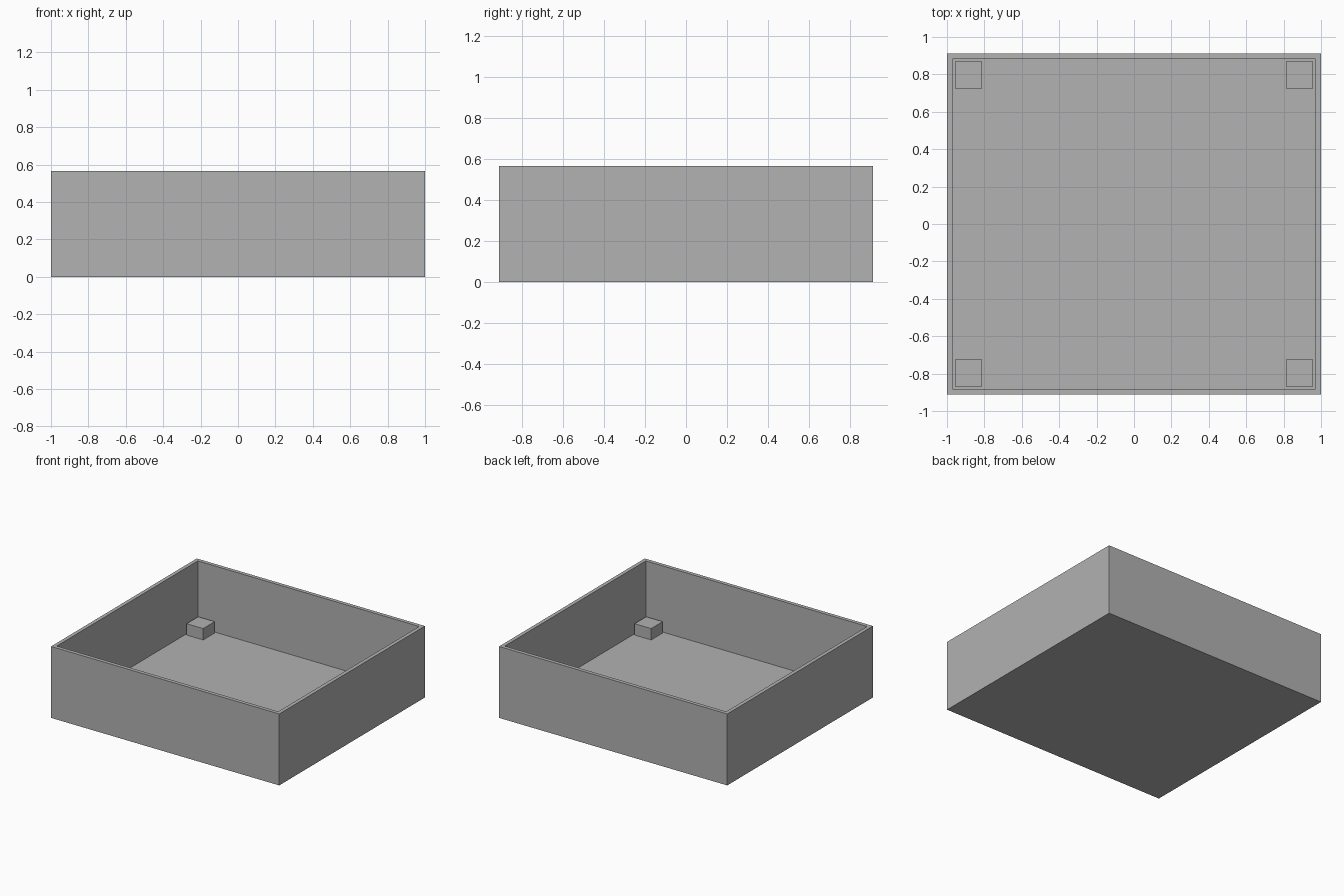
import bpy
import bmesh
from mathutils import Matrix, Vector

cube = bpy.data.objects.get("Cube")
if cube:
    bpy.data.objects.remove(cube, do_unlink=True)

HALF_X, HALF_Y, HEIGHT = 1.0, 0.912, 0.566
WALL, FLOOR = 0.042, 0.042
BLOCK, BLOCK_HEIGHT = 0.145, 0.09

grey = bpy.data.materials.new("plain_grey")
grey.use_nodes = True
colour = (0.445, 0.445, 0.445, 1)
grey.diffuse_color = colour
grey.node_tree.nodes["Principled BSDF"].inputs["Base Color"].default_value = colour


def add_box(bm, centre, size):
    matrix = Matrix.Translation(centre) @ Matrix.Diagonal((*size, 1))
    bmesh.ops.create_cube(bm, size=1, matrix=matrix)


def finish(bm, name):
    mesh = bpy.data.meshes.new(name)
    bm.to_mesh(mesh)
    bm.free()
    mesh.materials.append(grey)
    obj = bpy.data.objects.new(name, mesh)
    bpy.context.collection.objects.link(obj)
    return obj


# Open tray: inset the top face of a box, then sink it to the floor
bm = bmesh.new()
add_box(bm, (0, 0, HEIGHT / 2), (2 * HALF_X, 2 * HALF_Y, HEIGHT))
top = max(bm.faces, key=lambda f: f.calc_center_median().z)
bmesh.ops.inset_region(bm, faces=[top], thickness=WALL)
sunk = bmesh.ops.extrude_discrete_faces(bm, faces=[top])["faces"][0]
bmesh.ops.translate(bm, verts=sunk.verts, vec=Vector((0, 0, FLOOR - HEIGHT)))
bmesh.ops.recalc_face_normals(bm, faces=bm.faces)
finish(bm, "tray")

# Small support block in each inner corner
for y_name, sy in (("front", -1), ("back", 1)):
    for x_name, sx in (("right", -1), ("left", 1)):
        bm = bmesh.new()
        x = sx * (HALF_X - WALL - BLOCK / 2)
        y = sy * (HALF_Y - WALL - BLOCK / 2)
        add_box(bm, (x, y, FLOOR + BLOCK_HEIGHT / 2), (BLOCK, BLOCK, BLOCK_HEIGHT))
        finish(bm, f"{y_name}_{x_name}_corner_block")
